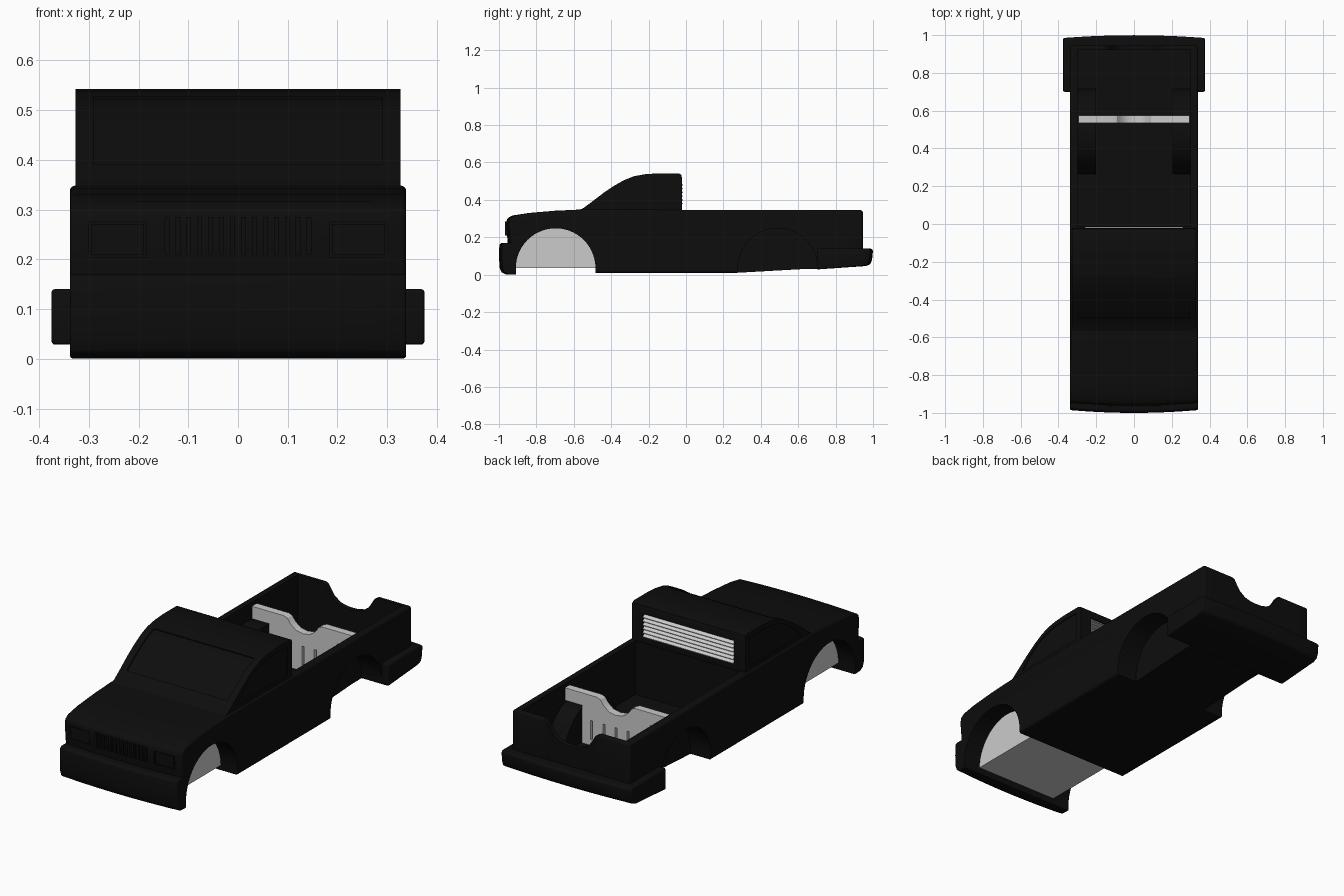
import bpy, bmesh, math

if "Cube" in bpy.data.objects:
    bpy.data.objects.remove(bpy.data.objects["Cube"])

black = bpy.data.materials.new("black_paint")
black.diffuse_color = (0.004, 0.004, 0.004, 1)
black.use_nodes = True
black.node_tree.nodes["Principled BSDF"].inputs["Base Color"].default_value = black.diffuse_color


def prism(name, pts, lo, hi, axis='X', n=1, bend=0.0, mat=None, bevel=0.0):
    """Extrude a 2D profile, (y,z) along X or (x,z) along Y; bend bows the ends in plan."""
    bm = bmesh.new()
    rings = []
    for i in range(n + 1):
        t = lo + (hi - lo) * i / n
        ring = []
        for a, z in pts:
            if axis == 'Y':
                ring.append(bm.verts.new((a, t, z)))
                continue
            k = bend * (t / 0.34) ** 2
            y = a + k if a < -0.85 else a - k if a > 0.95 else a
            ring.append(bm.verts.new((t, y, z)))
        rings.append(ring)
    for r, s in zip(rings, rings[1:]):
        for j in range(len(pts)):
            k = (j + 1) % len(pts)
            bm.faces.new((r[j], r[k], s[k], s[j]))
    bm.faces.new(rings[0])
    bm.faces.new(rings[-1])
    bmesh.ops.recalc_face_normals(bm, faces=bm.faces)
    me = bpy.data.meshes.new(name)
    bm.to_mesh(me)
    bm.free()
    ob = bpy.data.objects.new(name, me)
    bpy.context.collection.objects.link(ob)
    if mat:
        me.materials.append(mat)
    if bevel:
        m = ob.modifiers.new("bevel", 'BEVEL')
        m.width, m.segments, m.limit_method = bevel, 3, 'ANGLE'
        m.angle_limit = math.radians(40)
        apply(ob, m)
    return ob


def apply(ob, m):
    bpy.context.view_layer.objects.active = ob
    bpy.ops.object.modifier_apply(modifier=m.name)


def cut(ob, *cutters):
    for c in cutters:
        m = ob.modifiers.new("cut", 'BOOLEAN')
        m.operation, m.solver, m.object = 'DIFFERENCE', 'EXACT', c
        apply(ob, m)


def helper(*args, **kw):
    ob = prism(*args, **kw)
    ob.hide_render = True
    helpers.append(ob)
    return ob


def rect(a0, a1, z0, z1):
    return [(a0, z0), (a1, z0), (a1, z1), (a0, z1)]


def arch(cy, r, bottom, cz=0.035, n=28):
    p = [(cy + r * math.cos(math.pi * i / n), cz + r * math.sin(math.pi * i / n)) for i in range(n + 1)]
    return p + [(cy - r, bottom), (cy + r, bottom)] if bottom < cz else p


def mirrored(half):
    """Mirror (x,z) points running from outside to the centre."""
    return half + [(-x, z) for x, z in reversed(half) if x > 0]


helpers = []

# wheel arch cutters
front_arch = helper("front_arch_cutter", arch(-0.697, 0.213, -0.2), -0.6, 0.6)
rear_arches = [helper("rear_arch_cutter", arch(0.49, 0.213, -0.2), *sorted((s * 0.22, s * 0.36)))
               for s in (1, -1)]

# main body with hood and bed
body = prism("body", [(-0.93, 0.03), (-0.85, 0.01), (0.27, 0.01), (0.945, 0.048), (0.945, 0.345),
                      (-0.57, 0.348), (-0.70, 0.342), (-0.84, 0.33), (-0.93, 0.316), (-0.957, 0.30),
                      (-0.962, 0.27), (-0.953, 0.17)],
             -0.338, 0.338, n=10, bend=0.015, mat=black, bevel=0.01)
bed = helper("bed_cutter", rect(-0.012, 0.92, 0.07, 0.6), -0.30, 0.30)
notch = helper("tailgate_notch_cutter",
               mirrored([(0.16, 0.40), (0.16, 0.345), (0.14, 0.335), (0.125, 0.31), (0.105, 0.28),
                         (0.07, 0.255), (0.035, 0.246), (0, 0.244)]), 0.85, 1.1, axis='Y')
cut(body, bed, notch, front_arch, *rear_arches)

# recessed headlights and grille slots
for s in (1, -1):
    lamp = helper("lamp_cutter", rect(-1.1, -0.942, 0.205, 0.275), *sorted((s * 0.185, s * 0.30)))
    cut(body, lamp)
    prism("headlight", rect(-0.95, -0.935, 0.209, 0.271), *sorted((s * 0.19, s * 0.295)), mat=black)
for i in range(14):
    x = -0.143 + i * 0.022
    prism("grille_bar", rect(-0.967, -0.94, 0.21, 0.285), x - 0.005, x + 0.005, mat=black)

# front bumper
fb = prism("front_bumper", [(-0.90, 0.0), (-0.965, 0.002), (-0.988, 0.014), (-0.997, 0.04), (-1.0, 0.10),
                            (-0.998, 0.16), (-0.988, 0.17), (-0.90, 0.17)],
           -0.338, 0.338, n=10, bend=0.015, mat=black, bevel=0.006)
cut(fb, front_arch)

# rear bumper wrapping round to the rear arches
rb = prism("rear_bumper", [(0.70, 0.028), (0.96, 0.046), (0.985, 0.055), (0.995, 0.08), (1.0, 0.13),
                           (0.99, 0.14), (0.70, 0.14)],
           -0.375, 0.375, n=10, bend=0.012, mat=black, bevel=0.007)
cut(rb, helper("bumper_cutter", rect(0.5, 0.93, 0.06, 0.3), -0.31, 0.31))

# rear wheel tubs inside the bed
for s, c in zip((1, -1), rear_arches):
    tub = prism("rear_wheel_tub", arch(0.49, 0.228, 0.03), *sorted((s * 0.2, s * 0.325)), mat=black)
    cut(tub, c)

# cab
front = [(-0.575, 0.345), (-0.55, 0.355), (-0.50, 0.392), (-0.44, 0.438), (-0.38, 0.478), (-0.33, 0.506),
         (-0.28, 0.526), (-0.22, 0.537), (-0.15, 0.542)]
cab = prism("cab", [(-0.575, 0.33)] + front + [(-0.04, 0.542), (-0.026, 0.536), (-0.022, 0.52), (-0.022, 0.33)],
            -0.327, 0.327, mat=black)
# windscreen recess, following the cab slope
inner = [(y + 0.004, z - 0.005) for y, z in front[2:7]]
screen = helper("windscreen_cutter", inner + [(-0.30, 0.60), (-0.55, 0.45)], -0.29, 0.29)
# side window recesses
sides = [helper("side_window_cutter", [(-0.48, 0.365), (-0.42, 0.425), (-0.36, 0.468), (-0.30, 0.495),
                                       (-0.22, 0.512), (-0.06, 0.515), (-0.06, 0.365)],
                *sorted((s * 0.322, s * 0.4))) for s in (1, -1)]
rear_window = helper("rear_window_cutter", rect(-0.035, 0.1, 0.375, 0.495), -0.262, 0.262)
cut(cab, screen, rear_window, *sides)

# grey louvres over the rear window
prism("louvre_back", rect(-0.036, -0.030, 0.375, 0.495), -0.26, 0.26)
for i in range(6):
    z = 0.377 + i * 0.02
    prism("louvre_slat", [(-0.032, z), (-0.016, z), (-0.016, z + 0.003), (-0.032, z + 0.017)], -0.26, 0.26)

# grey inner block between the front wheels
prism("front_inner_block", arch(-0.697, 0.214, 0.035), -0.24, 0.24)

# grey bed divider resting on the wheel tubs
div = prism("bed_divider", mirrored([(0.195, 0.06), (0.195, 0.265), (0.295, 0.265), (0.295, 0.33), (0.11, 0.33),
                                     (0.09, 0.322), (0.07, 0.295), (0.04, 0.272), (0, 0.265)]),
            0.535, 0.575, axis='Y')
for i in range(5):
    x = -0.14 + i * 0.07
    cut(div, helper("slot_cutter", rect(0.5, 0.6, 0.10, 0.20), x - 0.006, x + 0.006))

# clean up helpers and shade
for h in helpers:
    bpy.data.objects.remove(h)
bpy.ops.object.select_all(action='SELECT')
bpy.ops.object.shade_smooth_by_angle(angle=math.radians(30))
